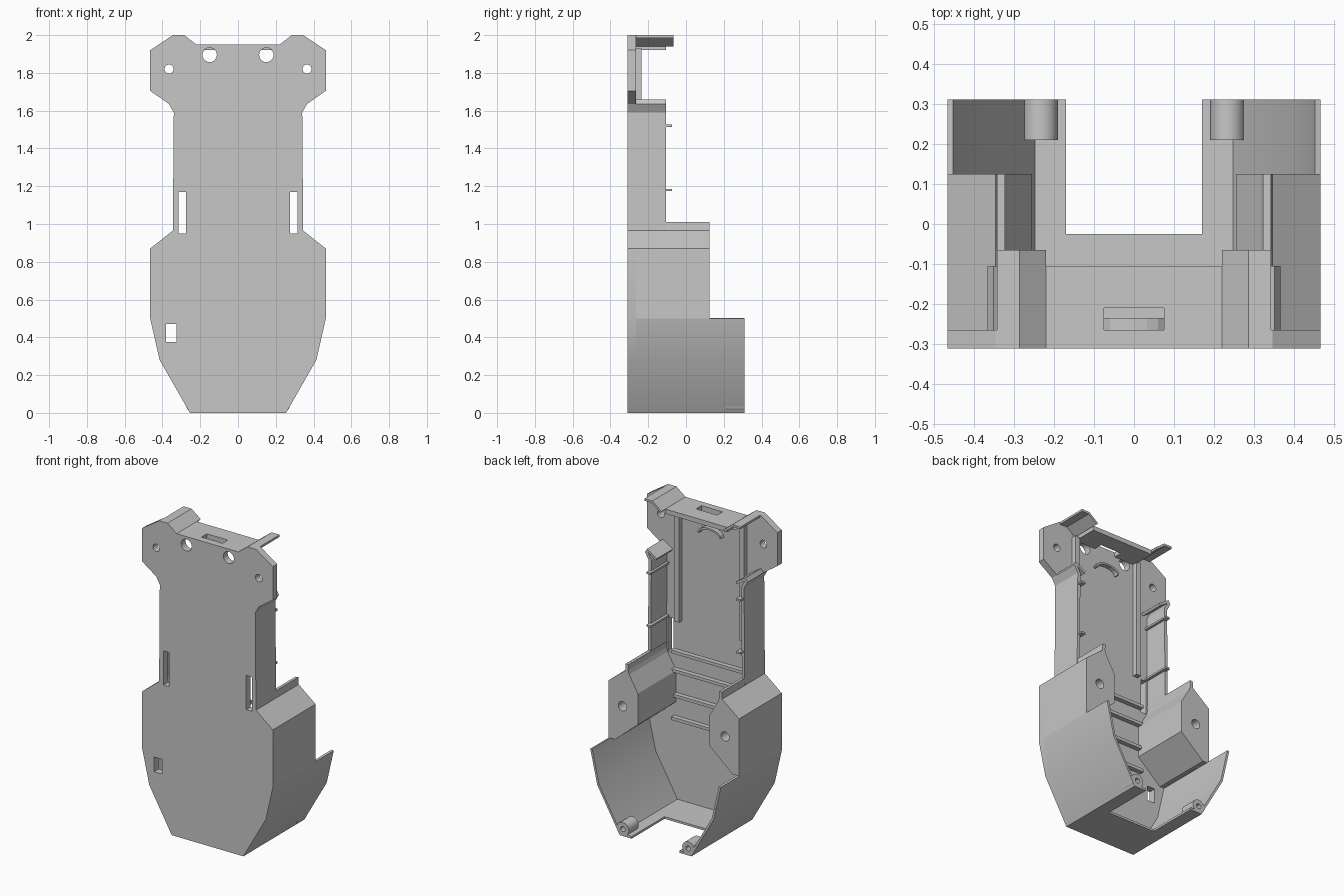
import bpy, bmesh, math
from mathutils import Vector

cube = bpy.data.objects.get("Cube")
if cube:
    bpy.data.objects.remove(cube, do_unlink=True)

grey = bpy.data.materials.new("light grey")
grey.use_nodes = True
colour = (0.57, 0.57, 0.57, 1)
grey.diffuse_color = colour
grey.node_tree.nodes["Principled BSDF"].inputs["Base Color"].default_value = colour

FRONT, PLATE = -0.31, -0.265      # front face and back of the front plate
T, THIN = 0.02, 0.014             # wall thicknesses


def prism(name, pts, y0, y1):
    """Extrude an x-z outline from y0 to y1."""
    bm = bmesh.new()
    face = bm.faces.new([bm.verts.new((x, y0, z)) for x, z in pts])
    out = bmesh.ops.extrude_face_region(bm, geom=[face])
    verts = [v for v in out["geom"] if isinstance(v, bmesh.types.BMVert)]
    bmesh.ops.translate(bm, verts=verts, vec=(0, y1 - y0, 0))
    bmesh.ops.recalc_face_normals(bm, faces=bm.faces)
    mesh = bpy.data.meshes.new(name)
    bm.to_mesh(mesh)
    bm.free()
    mesh.materials.append(grey)
    ob = bpy.data.objects.new(name, mesh)
    bpy.context.collection.objects.link(ob)
    return ob


def box(name, x0, x1, y0, y1, z0, z1):
    return prism(name, [(x0, z0), (x1, z0), (x1, z1), (x0, z1)], y0, y1)


def disc(x, z, r, n=24):
    return [(x + r * math.cos(i * math.tau / n), z + r * math.sin(i * math.tau / n))
            for i in range(n)]


def flip(pts, s):
    return [(s * x, z) for x, z in pts]


def strip(pts, t):
    """Thicken an open x-z path to its left side with mitred corners."""
    p = [Vector(q) for q in pts]
    inner = []
    for i, q in enumerate(p):
        a = (q - p[i - 1]).normalized() if i else (p[1] - q).normalized()
        b = (p[i + 1] - q).normalized() if i < len(p) - 1 else a
        n = (Vector((-a.y, a.x)) + Vector((-b.y, b.x))).normalized()
        inner.append(q + n * t / n.dot(Vector((-a.y, a.x))))
    return [tuple(q) for q in p] + [tuple(q) for q in reversed(inner)]


def cut(ob, cutters):
    for c in cutters:
        c.hide_render = True
        m = ob.modifiers.new("cut", "BOOLEAN")
        m.operation, m.solver, m.object = "DIFFERENCE", "EXACT", c
    graph = bpy.context.evaluated_depsgraph_get()
    graph.update()
    mesh = bpy.data.meshes.new_from_object(ob.evaluated_get(graph))
    ob.modifiers.clear()
    ob.data = mesh
    for c in cutters:
        bpy.data.objects.remove(c, do_unlink=True)


def smooth(ob):
    ob.data.shade_smooth()
    ob.data.set_sharp_from_angle(angle=math.radians(25))


# Front plate with its holes
half = [(0.255, 0), (0.415, 0.28), (0.465, 0.5), (0.465, 0.87), (0.345, 0.965),
        (0.34, 1.59), (0.365, 1.635), (0.465, 1.705), (0.465, 1.92),
        (0.345, 2.0), (0.285, 2.0), (0.22, 1.95)]
plate = prism("front_plate", half + flip(half[::-1], -1), FRONT, PLATE)
holes = [box("slot_cutter", -0.38, -0.325, -0.4, 0, 0.375, 0.47)]
for s in (1, -1):
    holes.append(prism("large_hole_cutter", disc(s * 0.15, 1.895, 0.038), -0.4, 0))
    holes.append(prism("small_hole_cutter", disc(s * 0.365, 1.82, 0.024), -0.4, 0))
    holes.append(box("side_slot_cutter", *sorted((s * 0.275, s * 0.315)), -0.4, 0, 0.95, 1.17))
cut(plate, holes)

for s, side in ((1, "left"), (-1, "right")):
    def sprism(part, pts, y0, y1):
        return prism(side + "_" + part, flip(pts, s), y0, y1)

    def sbox(part, x0, x1, y0, y1, z0, z1):
        return sprism(part, [(x0, z0), (x1, z0), (x1, z1), (x0, z1)], y0, y1)

    # Deep bowl wall, shoulder wall and neck wall
    smooth(sprism("bowl_wall", strip([(0.17, 0)] + half[:3], THIN), PLATE, 0.31))
    sprism("body_wall", strip(half[2:5] + [(0.342, 1.01)], T), PLATE, 0.125)
    smooth(sprism("neck_wall", strip(half[4:7], T), PLATE, -0.105))

    # Shoulder mount block with a blind screw hole
    block = sprism("mount_block", [(0.463, 0.505), (0.463, 0.868), (0.345, 0.963),
                                   (0.342, 1.01), (0.335, 1.01), (0.317, 0.945),
                                   (0.255, 0.84), (0.255, 0.64), (0.42, 0.5)], PLATE, 0.125)
    cut(block, [sprism("screw_hole_cutter", disc(0.365, 0.73, 0.03), -0.05, 0.3)])

    # Screw boss at the back of the bowl floor
    boss = sprism("floor_boss", disc(0.233, 0.045, 0.043), 0.21, 0.31)
    cut(boss, [sprism("boss_hole_cutter", disc(0.233, 0.045, 0.016), 0.2, 0.4)])
    smooth(boss)

    # Inner rail, cross clips and the flap under the ear
    sbox("inner_rail", 0.215, 0.25, PLATE, -0.235, 1.17, 1.93)
    for z in (1.18, 1.52):
        sbox("neck_clip", 0.305, 0.335, PLATE, -0.075, z - 0.006, z + 0.006)
    sprism("ear_flap", strip([(0.365, 1.635), (0.35, 1.66), (0.28, 1.615)], 0.016), PLATE, -0.105)

    # Bent horn at the top corner
    sprism("top_horn", strip([(0.342, 2.0), (0.285, 2.0), (0.22, 1.95)], THIN), PLATE, -0.065)

# Floor of the bowl between the side walls
box("bowl_floor", -0.17, 0.17, PLATE, -0.025, 0, THIN)

# Top wall with its slot
top = box("top_wall", -0.222, 0.222, PLATE - 0.001, -0.105, 1.92, 1.95)
cut(top, [box("top_slot_cutter", -0.075, 0.075, -0.3, -0.21, 1.9, 2.0)])

# Curved cable guide below the top wall
arc = [(0.085 * math.cos(a * math.pi / 8), 1.79 + 0.045 * math.sin(a * math.pi / 8))
       for a in range(9)]
prism("cable_guide", strip(arc, 0.012), PLATE, -0.235)

# Cross ribs on the inside of the plate
for z in (0.97, 0.85, 0.69, 0.54):
    box("cross_rib", -0.27, 0.27, PLATE, -0.235, z - 0.01, z + 0.01)

smooth(plate)
